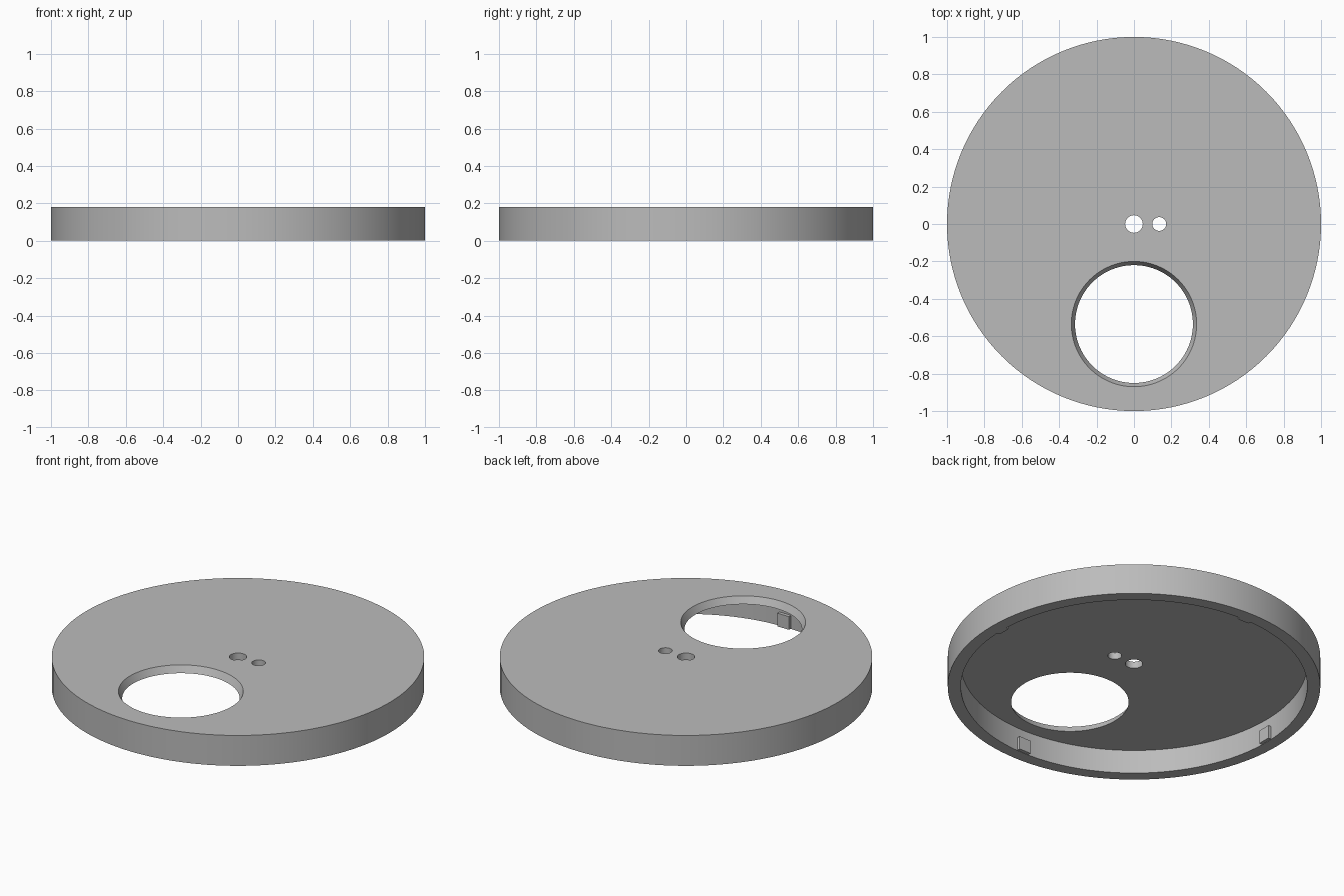
import bpy, bmesh, math
from mathutils import Matrix

cube = bpy.data.objects.get("Cube")
if cube:
    bpy.data.objects.remove(cube, do_unlink=True)

HEIGHT, CEILING, INNER = 0.18, 0.14, 0.93

grey = bpy.data.materials.new("grey plastic")
grey.use_nodes = True
colour = (0.5, 0.5, 0.5, 1)
grey.diffuse_color = colour
grey.node_tree.nodes["Principled BSDF"].inputs["Base Color"].default_value = colour


def make_object(name, bm):
    bmesh.ops.recalc_face_normals(bm, faces=bm.faces)
    mesh = bpy.data.meshes.new(name)
    bm.to_mesh(mesh)
    bm.free()
    mesh.materials.append(grey)
    obj = bpy.data.objects.new(name, mesh)
    bpy.context.collection.objects.link(obj)
    return obj


def cone(name, x, y, z0, z1, r0, r1, sides):
    bm = bmesh.new()
    place = Matrix.Translation((x, y, (z0 + z1) / 2))
    bmesh.ops.create_cone(bm, cap_ends=True, segments=sides, radius1=r0,
                          radius2=r1, depth=z1 - z0, matrix=place)
    return make_object(name, bm)


def cut(target, cutter):
    mod = target.modifiers.new(cutter.name, "BOOLEAN")
    mod.operation = "DIFFERENCE"
    mod.solver = "EXACT"
    mod.object = cutter
    cutter.hide_render = True
    cutter.hide_set(True)


# Round lid, hollow underneath
lid = cone("lid", 0, 0, 0, HEIGHT, 1, 1, 128)
cut(lid, cone("cavity_cutter", 0, 0, -0.1, CEILING, INNER, INNER, 128))

# Flared opening, widening by 0.02 through the plate and continued past both faces
cut(lid, cone("opening_cutter", 0, -0.535, CEILING - 0.04, HEIGHT + 0.04,
              0.295, 0.355, 96))

# Centre hole and smaller hole beside it
cut(lid, cone("centre_hole_cutter", 0, 0, 0.1, 0.3, 0.047, 0.047, 48))
cut(lid, cone("side_hole_cutter", 0.135, 0, 0.1, 0.3, 0.037, 0.037, 48))

# Apply the cuts, then remove the cutters
bpy.context.view_layer.update()
cut_mesh = bpy.data.meshes.new_from_object(
    lid.evaluated_get(bpy.context.evaluated_depsgraph_get()))
cutters = [m.object for m in lid.modifiers]
lid.modifiers.clear()
lid.data = cut_mesh
for cutter in cutters:
    bpy.data.objects.remove(cutter, do_unlink=True)

bpy.ops.object.select_all(action="DESELECT")
lid.select_set(True)
bpy.context.view_layer.objects.active = lid
bpy.ops.object.shade_smooth_by_angle(angle=math.radians(30))

# Four small catches on the inside of the rim
for i, side in enumerate(("left", "back", "right", "front")):
    bm = bmesh.new()
    turn = Matrix.Rotation(i * math.pi / 2, 4, "Z")
    place = Matrix.Translation((0.93, 0, 0.041))
    bmesh.ops.create_cube(bm, size=1,
                          matrix=turn @ place @ Matrix.Diagonal((0.04, 0.075, 0.078, 1)))
    make_object(side + "_catch", bm)
